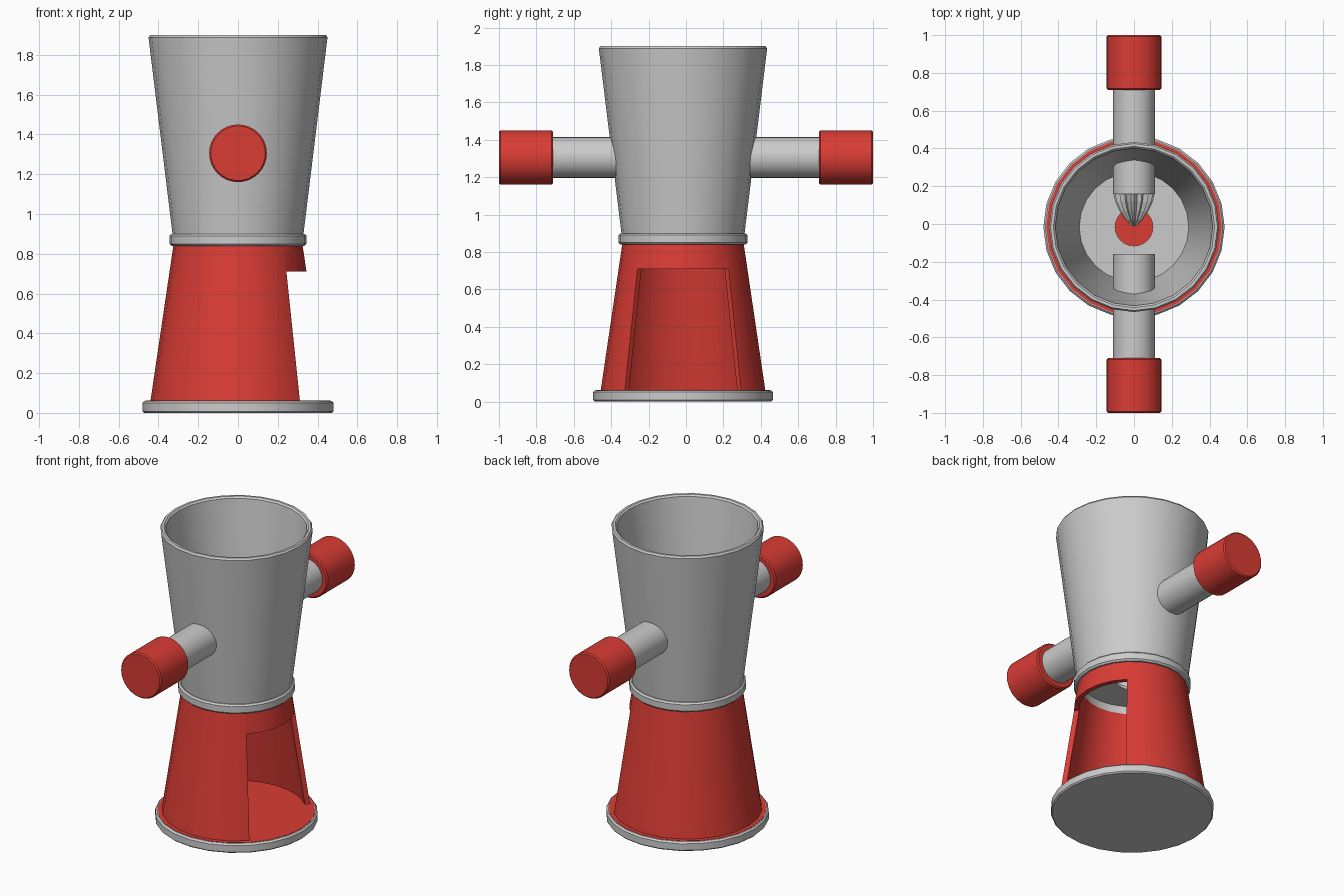
import bpy, bmesh, math
from mathutils import Matrix

if "Cube" in bpy.data.objects:
    bpy.data.objects.remove(bpy.data.objects["Cube"])

CY = -0.016      # centre of the turned body in y
ROD_Z = 1.305    # height of the side rods
SIDES = 24

red = bpy.data.materials.new("red")
red.diffuse_color = (0.70, 0.045, 0.035, 1)
red.use_nodes = True
red.node_tree.nodes["Principled BSDF"].inputs["Base Color"].default_value = red.diffuse_color


def finish(name, bm, mat=None, matrix=Matrix()):
    bmesh.ops.remove_doubles(bm, verts=bm.verts, dist=1e-5)
    bmesh.ops.recalc_face_normals(bm, faces=bm.faces)
    bm.transform(matrix)
    me = bpy.data.meshes.new(name)
    bm.to_mesh(me)
    bm.free()
    ob = bpy.data.objects.new(name, me)
    bpy.context.collection.objects.link(ob)
    if mat:
        me.materials.append(mat)
    return ob


def smooth(ob):
    bpy.ops.object.select_all(action='DESELECT')
    ob.select_set(True)
    bpy.context.view_layer.objects.active = ob
    bpy.ops.object.shade_smooth_by_angle(angle=math.radians(35))


def lathe(name, profile, mat=None, sides=SIDES, closed=True, matrix=Matrix.Translation((0, CY, 0))):
    """Spin an (r, z) profile around z; closed joins the last point to the first."""
    bm = bmesh.new()
    vs = [bm.verts.new((r, 0, z)) for r, z in profile]
    es = [bm.edges.new(p) for p in zip(vs, vs[1:])]
    if closed:
        es.append(bm.edges.new((vs[-1], vs[0])))
    bmesh.ops.spin(bm, geom=vs + es, cent=(0, 0, 0), axis=(0, 0, 1),
                   angle=2 * math.pi, steps=sides, use_merge=True)
    return finish(name, bm, mat, matrix)


# Base plate with red top
smooth(lathe("base_plate", [(0, 0), (.472, 0), (.48, .008), (.48, .05), (.47, .06), (0, .06)], closed=False))
smooth(lathe("base_floor", [(0, .0605), (.465, .0605), (.465, .0625), (0, .0625)], red, closed=False))

# Tapered red stand with a quarter-turn opening on +x
stand = lathe("stand", [(.44, .06), (.325, .84), (.295, .84), (.41, .06)], red)
bm = bmesh.new()
bmesh.ops.create_cube(bm, size=1)
cutter = finish("opening_cutter", bm, None,
                Matrix.Translation((.8 * math.sqrt(.5), CY, .355))
                @ Matrix.Rotation(math.pi / 4, 4, 'Z') @ Matrix.Diagonal((.8, .8, .71, 1)))
cutter.hide_render = True
mod = stand.modifiers.new("opening", 'BOOLEAN')
mod.operation, mod.solver, mod.object = 'DIFFERENCE', 'EXACT', cutter
bpy.context.view_layer.objects.active = stand
bpy.ops.object.modifier_apply(modifier="opening")
bpy.data.objects.remove(cutter)
smooth(stand)

# Collar and cup (cup floor has a drain hole)
smooth(lathe("collar", [(.295, .84), (.335, .84), (.345, .85), (.345, .89), (.335, .9), (.295, .9)]))
smooth(lathe("cup", [(.328, .89), (.45, 1.888), (.442, 1.9), (.427, 1.9), (.417, 1.89),
                     (.29, .915), (.10, .915), (.10, .895), (.30, .89)]))

# Side rods with red knobs, lathed along z then turned to point along -y / +y
for side, label in ((-1, "front"), (1, "back")):
    turn = Matrix.Translation((0, 0, ROD_Z)) @ Matrix.Rotation(-side * math.pi / 2, 4, 'X')
    smooth(lathe(label + "_rod", [(0, .16), (.11, .16), (.11, .73), (0, .73)],
                 closed=False, matrix=turn))
    smooth(lathe(label + "_knob", [(0, .71), (.137, .71), (.145, .718), (.145, .992), (.137, 1), (0, 1)],
                 red, sides=32, closed=False, matrix=turn))

# Fluted bullet tip on the back rod
bm = bmesh.new()
FL = 32
rings = []
for y, r in ((.165, .11), (.12, .10), (.07, .077), (.02, .042), (-.01, .012)):
    rings.append([bm.verts.new((math.cos(a) * q, y, ROD_Z + math.sin(a) * q))
                  for k in range(FL)
                  for a, q in [(2 * math.pi * k / FL, r * (1 if k % 2 == 0 else .82))]])
for lo, hi in zip(rings, rings[1:]):
    for k in range(FL):
        n = (k + 1) % FL
        bm.faces.new((lo[k], lo[n], hi[n], hi[k]))
bm.faces.new(rings[0])
bm.faces.new(rings[-1])
finish("fluted_tip", bm)
